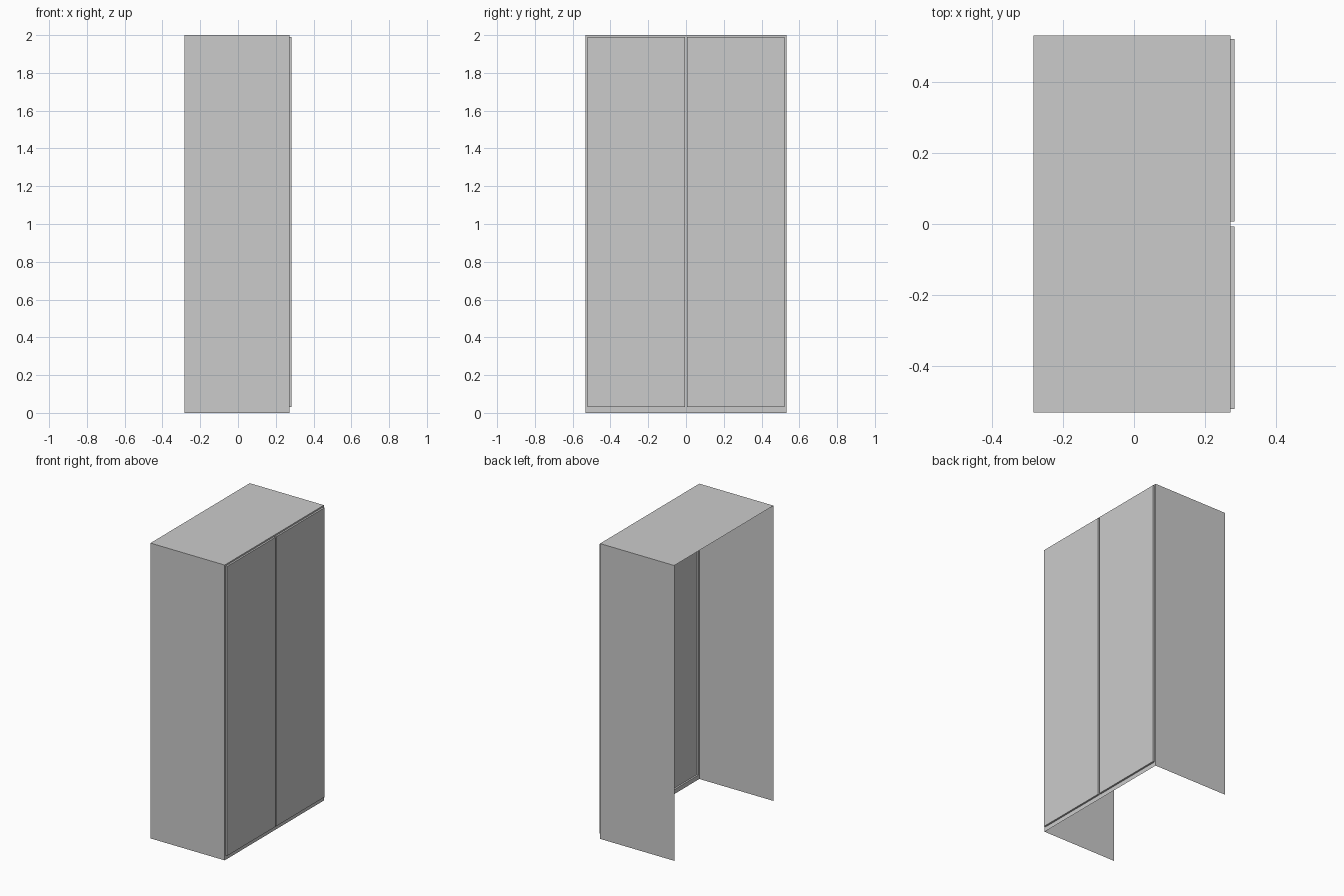
import bpy
import bmesh

if "Cube" in bpy.data.objects:
    bpy.data.objects.remove(bpy.data.objects["Cube"])

# Overall dimensions
BACK, FRONT, DOOR_FRONT = -0.284, 0.272, 0.284
HALF_W, HEIGHT = 0.531, 2.0
DOOR_Y = (0.0065, 0.521)
DOOR_Z = (0.03, 1.99)


def sheet_object(name, quads):
    """Make an object from flat quads, welding shared corners."""
    bm = bmesh.new()
    for quad in quads:
        bm.faces.new([bm.verts.new(p) for p in quad])
    bmesh.ops.remove_doubles(bm, verts=bm.verts[:], dist=1e-5)
    mesh = bpy.data.meshes.new(name)
    bm.to_mesh(mesh)
    bm.free()
    obj = bpy.data.objects.new(name, mesh)
    bpy.context.collection.objects.link(obj)
    return obj


def x_quad(x, y0, y1, z0, z1):
    """Rectangle facing +x."""
    return [(x, y0, z0), (x, y1, z0), (x, y1, z1), (x, y0, z1)]


def side_quad(y, sign):
    """Full-height side sheet facing outwards."""
    quad = [(BACK, y, 0), (FRONT, y, 0), (FRONT, y, HEIGHT), (BACK, y, HEIGHT)]
    return quad if sign < 0 else quad[::-1]


# Carcass: thin sides and top, open at the back and underneath
top = [(BACK, -HALF_W, HEIGHT), (FRONT, -HALF_W, HEIGHT),
       (FRONT, HALF_W, HEIGHT), (BACK, HALF_W, HEIGHT)]
sheet_object("cabinet_shell",
             [side_quad(s * HALF_W, s) for s in (-1, 1)] + [top])

# Front frame: narrow border and centre strip around two door openings
ys = [-HALF_W, -DOOR_Y[1], -DOOR_Y[0], DOOR_Y[0], DOOR_Y[1], HALF_W]
zs = [0, DOOR_Z[0], DOOR_Z[1], HEIGHT]
sheet_object("front_frame",
             [x_quad(FRONT, ys[i], ys[i + 1], zs[j], zs[j + 1])
              for i in range(5) for j in range(3)
              if not (j == 1 and i in (1, 3))])

# Doors: shallow raised panels, hollow behind
for side, (y0, y1) in {"left": (ys[1], ys[2]), "right": (ys[3], ys[4])}.items():
    rim = x_quad(FRONT, y0, y1, *DOOR_Z)
    face = x_quad(DOOR_FRONT, y0, y1, *DOOR_Z)
    edges = [[rim[k], rim[(k + 1) % 4], face[(k + 1) % 4], face[k]]
             for k in range(4)]
    sheet_object(side + "_door", [face] + edges)
